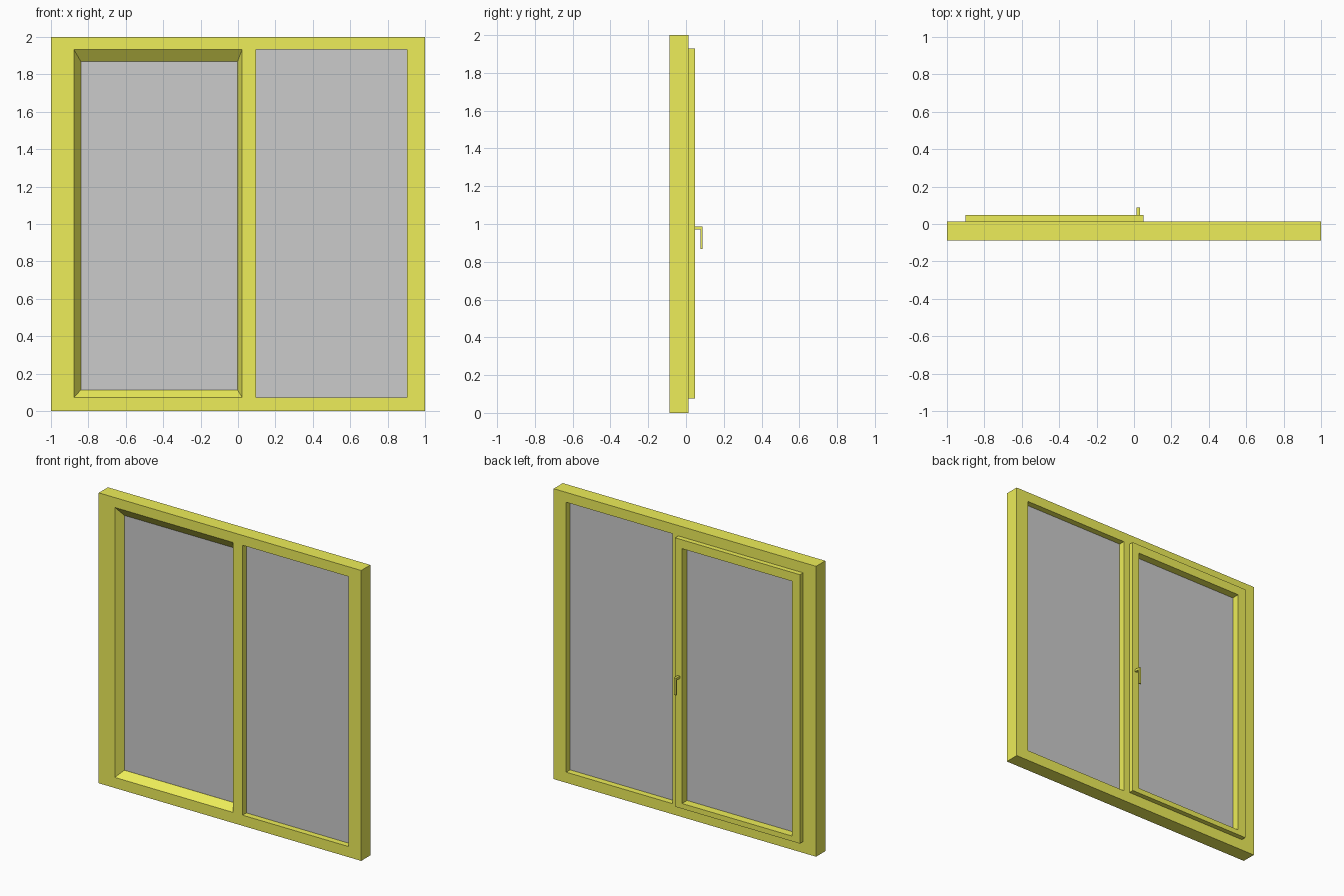
import bpy, bmesh

if "Cube" in bpy.data.objects:
    bpy.data.objects.remove(bpy.data.objects["Cube"])

yellow = bpy.data.materials.new("yellow_paint")
yellow.diffuse_color = (0.85, 0.85, 0.1, 1)
yellow.use_nodes = True
yellow.node_tree.nodes["Principled BSDF"].inputs["Base Color"].default_value = yellow.diffuse_color

FRONT, BACK, SASH_BACK, HANDLE_BACK = -0.0875, 0.0125, 0.047, 0.0875


def loft(name, sections, mat=None):
    """Closed solid through rectangles (y, x0, x1, z0, z1) stacked along y."""
    bm = bmesh.new()
    rings = [[bm.verts.new(p) for p in
              ((x0, y, z0), (x1, y, z0), (x1, y, z1), (x0, y, z1))]
             for y, x0, x1, z0, z1 in sections]
    for a, b in zip(rings, rings[1:]):
        for i in range(4):
            j = (i + 1) % 4
            bm.faces.new((a[i], a[j], b[j], b[i]))
    bm.faces.new(rings[0])
    bm.faces.new(rings[-1])
    bmesh.ops.recalc_face_normals(bm, faces=bm.faces)
    me = bpy.data.meshes.new(name)
    bm.to_mesh(me)
    bm.free()
    ob = bpy.data.objects.new(name, me)
    bpy.context.collection.objects.link(ob)
    if mat:
        me.materials.append(mat)
    return ob


def box(name, y0, y1, rect, mat=None):
    return loft(name, [(y0, *rect), (y1, *rect)], mat)


def cut(ob, cutter):
    cutter.hide_render = True
    cutter.hide_viewport = True
    m = ob.modifiers.new("opening", 'BOOLEAN')
    m.operation = 'DIFFERENCE'
    m.solver = 'EXACT'
    m.object = cutter


# openings as (x0, x1, z0, z1)
fixed_rect = (0.096, 0.904, 0.073, 1.932)
splay_rect = (-0.877, 0.022, 0.073, 1.932)
sash_rect = (-0.84, -0.003, 0.113, 1.868)

# outer frame with a straight opening and a splayed opening
frame = box("window_frame", FRONT, BACK, (-1, 1, 0, 2), yellow)
cut(frame, box("fixed_opening_cutter", -0.2, 0.2, fixed_rect, yellow))
cut(frame, loft("splayed_opening_cutter",
                [(-0.2, *splay_rect), (FRONT, *splay_rect),
                 (-0.037, *sash_rect), (0.2, *sash_rect)], yellow))

# opening sash lying on the back of the frame
sash = box("sash", BACK, SASH_BACK, (-0.9, 0.05, 0.077, 1.929), yellow)
cut(sash, box("sash_opening_cutter", -0.2, 0.2, sash_rect, yellow))

# glass panes
box("fixed_glass", -0.046, -0.030, fixed_rect)
box("sash_glass", -0.036, -0.008, sash_rect)

# handle: neck and hanging grip
box("handle_neck", SASH_BACK, 0.078, (0.014, 0.031, 0.97, 0.987), yellow)
box("handle_grip", 0.078, HANDLE_BACK, (0.014, 0.031, 0.868, 0.987), yellow)
